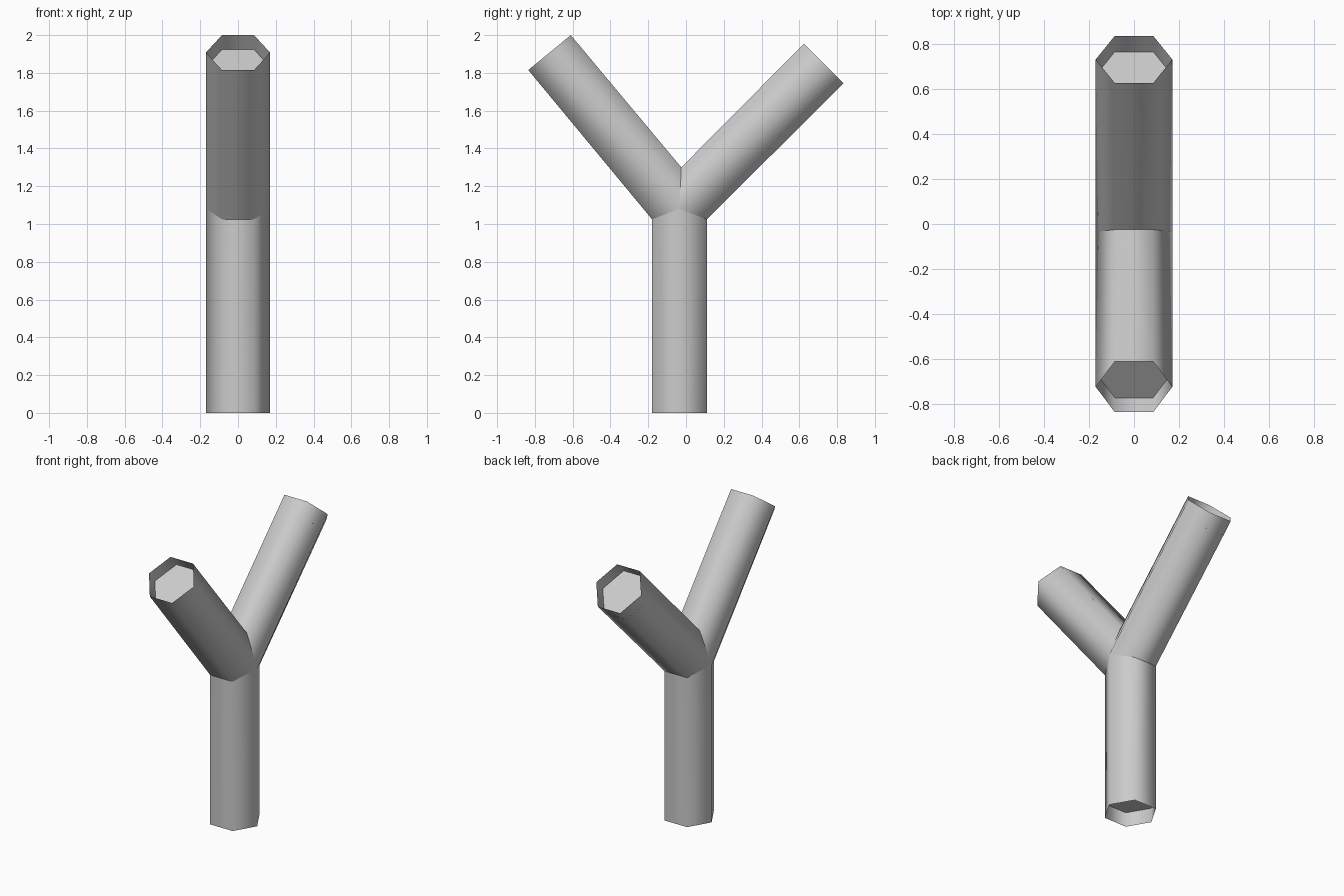
import bpy
import bmesh
import math
from mathutils import Vector

cube = bpy.data.objects.get("Cube")
if cube:
    bpy.data.objects.remove(cube, do_unlink=True)

grey = bpy.data.materials.new("light grey")
grey.use_nodes = True
colour = (0.6, 0.6, 0.6, 1)
grey.diffuse_color = colour
grey.node_tree.nodes["Principled BSDF"].inputs["Base Color"].default_value = colour

RADIUS = 0.17
RECESS = 0.1


def ring(low, side, high):
    """Hexagon from (y, z) places of its lower flat, side corners and upper flat."""
    r, h = RADIUS, RADIUS / 2
    spots = [(r, side), (h, low), (-h, low), (-r, side), (-h, high), (h, high)]
    return [Vector((x, *yz)) for x, yz in spots]


def tube(name, inner, outer):
    """Open six-sided tube with a plug set back from its outer end."""
    bm = bmesh.new()
    a = [bm.verts.new(p) for p in inner]
    b = [bm.verts.new(p) for p in outer]
    start = sum(inner, Vector()) / 6
    end = sum(outer, Vector()) / 6
    axis = (outer[0] - inner[0]).normalized()
    for i in range(6):
        j = (i + 1) % 6
        wall = bm.faces.new((a[i], a[j], b[j], b[i]))
        wall.smooth = True
        wall.normal_update()
        if wall.normal.dot(wall.calc_center_median() - (start + end) / 2) < 0:
            wall.normal_flip()
    # recessed plug
    plug = bm.faces.new([bm.verts.new(p - axis * RECESS) for p in outer])
    plug.normal_update()
    if plug.normal.dot(axis) < 0:
        plug.normal_flip()
    mesh = bpy.data.meshes.new(name)
    bm.to_mesh(mesh)
    bm.free()
    mesh.materials.append(grey)
    obj = bpy.data.objects.new(name, mesh)
    bpy.context.collection.objects.link(obj)


# shared corners of the three-way joint, as (y, z)
front, back = (-0.18, 1.025), (0.11, 1.025)
crotch, side = (-0.025, 1.30), (-0.035, 1.08)

tube("stem", ring(front, side, back),
     ring((-0.18, 0), (-0.035, 0), (0.11, 0)))
tube("front_branch", ring(front, side, crotch),
     ring((-0.835, 1.815), (-0.7225, 1.9075), (-0.61, 2.0)))
tube("back_branch", ring(back, side, crotch),
     ring((0.835, 1.745), (0.73, 1.85), (0.625, 1.955)))
